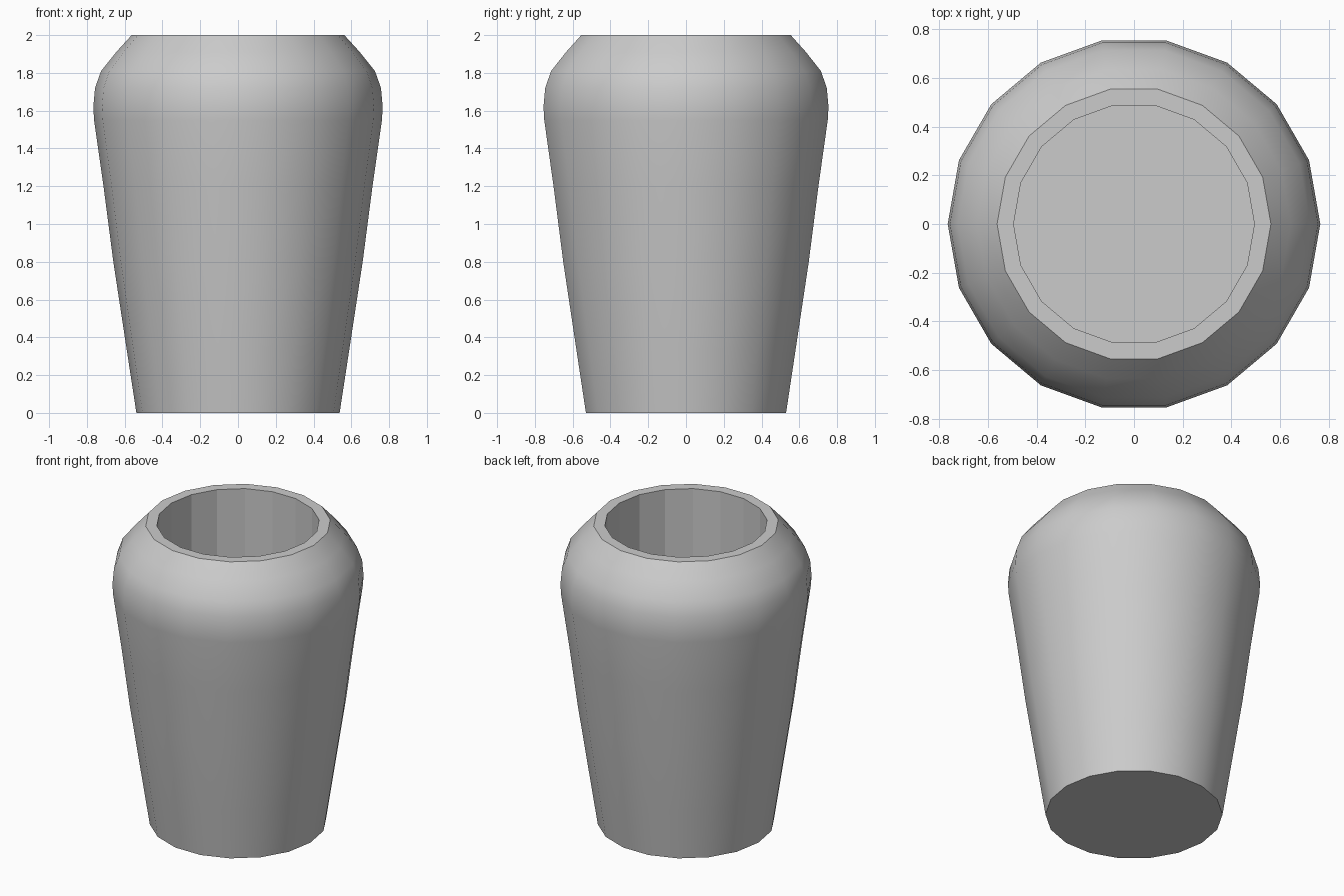
import bpy, bmesh
from math import cos, sin, tau

if "Cube" in bpy.data.objects:
    bpy.data.objects.remove(bpy.data.objects["Cube"])

SIDES = 18
# outer profile (radius, height), foot to rim
OUTER = [(0.538, 0), (0.59, 0.34), (0.66, 0.8), (0.712, 1.2), (0.762, 1.55),
         (0.766, 1.62), (0.757, 1.72), (0.725, 1.81), (0.645, 1.91), (0.563, 2.0)]
# straight bore (radius, height), rim to floor
BORE = [(0.495, 2.0), (0.495, 0.1)]

bm = bmesh.new()


def ring(r, z):
    return [bm.verts.new((r * cos(tau * i / SIDES), r * sin(tau * i / SIDES), z))
            for i in range(SIDES)]


def bridge(a, b, smooth):
    for i in range(SIDES):
        j = (i + 1) % SIDES
        bm.faces.new((a[i], a[j], b[j], b[i])).smooth = smooth


# rounded outer wall
outer = [ring(*p) for p in OUTER]
for a, b in zip(outer, outer[1:]):
    bridge(a, b, True)

# flat rim, faceted bore
bore = [ring(*p) for p in BORE]
bridge(outer[-1], bore[0], False)
bridge(bore[0], bore[1], False)

# underside and inner floor
bm.faces.new(outer[0][::-1])
bm.faces.new(bore[-1])

# crisp edges at foot, rim and mouth; facets inside stay flat
bm.normal_update()
for e in bm.edges:
    if not all(f.smooth for f in e.link_faces):
        e.smooth = False

mesh = bpy.data.meshes.new("vase")
bm.to_mesh(mesh)
bm.free()
vase = bpy.data.objects.new("vase", mesh)
bpy.context.collection.objects.link(vase)
